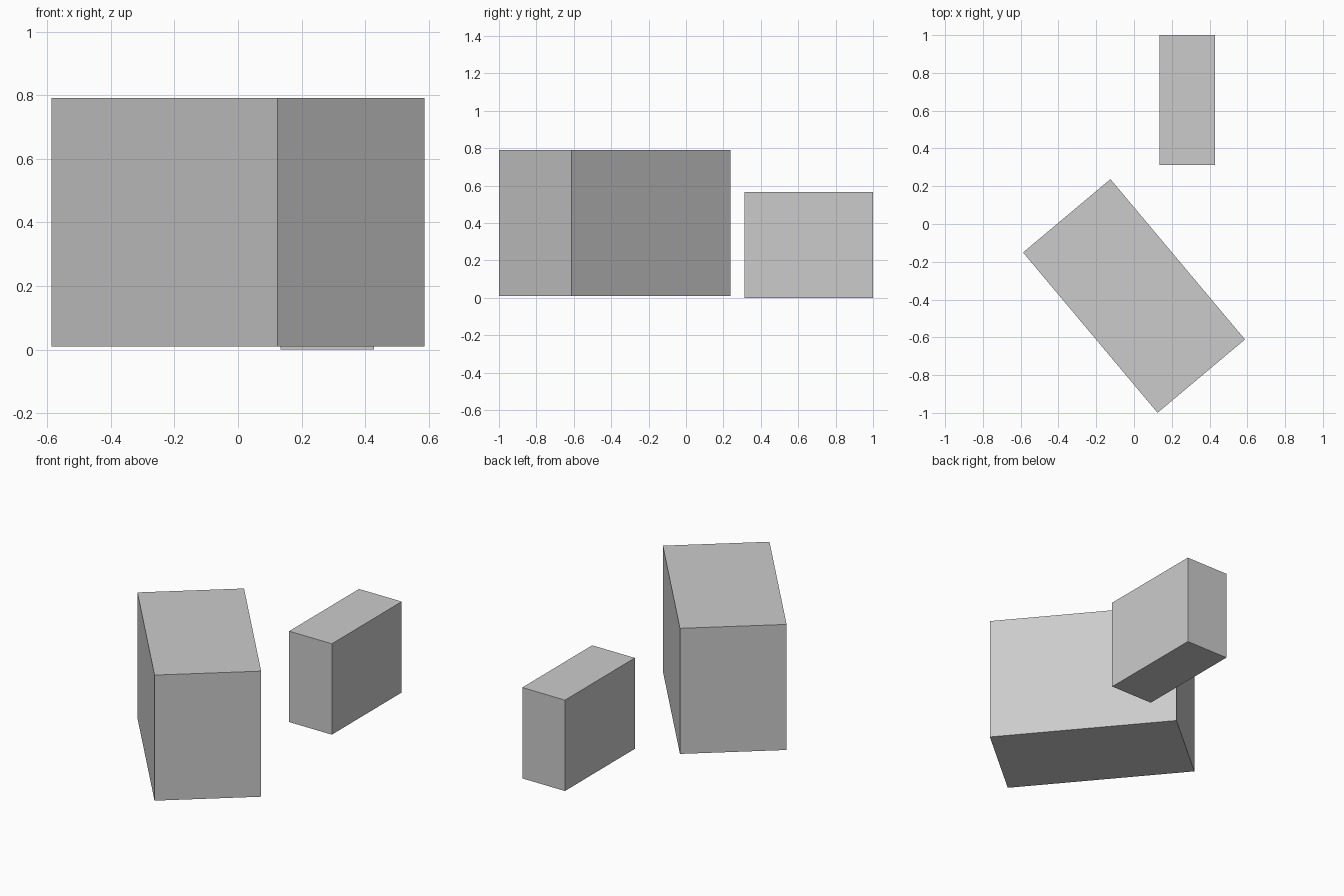
import bpy
from math import radians

cube = bpy.data.objects.get("Cube")
if cube:
    bpy.data.objects.remove(cube, do_unlink=True)

# Single plain grey
GREY = (0.6, 0.6, 0.6, 1.0)
grey = bpy.data.materials.new("plain_grey")
grey.use_nodes = True
grey.diffuse_color = GREY
grey.node_tree.nodes["Principled BSDF"].inputs["Base Color"].default_value = GREY


def block(name, centre, size, turn=0):
    """Add a flat-shaded box turned about z by the given degrees."""
    bpy.ops.mesh.primitive_cube_add(size=1, location=centre, rotation=(0, 0, radians(turn)))
    obj = bpy.context.object
    obj.name = name
    obj.scale = size
    bpy.ops.object.transform_apply(location=False, rotation=False, scale=True)
    obj.data.materials.append(grey)
    return obj


# Large turned block, just above the ground
block("large_block", (0, -0.381, 0.4), (0.604, 1.108, 0.782), turn=40)

# Small straight block behind it
block("small_block", (0.281, 0.656, 0.283), (0.294, 0.688, 0.566))
